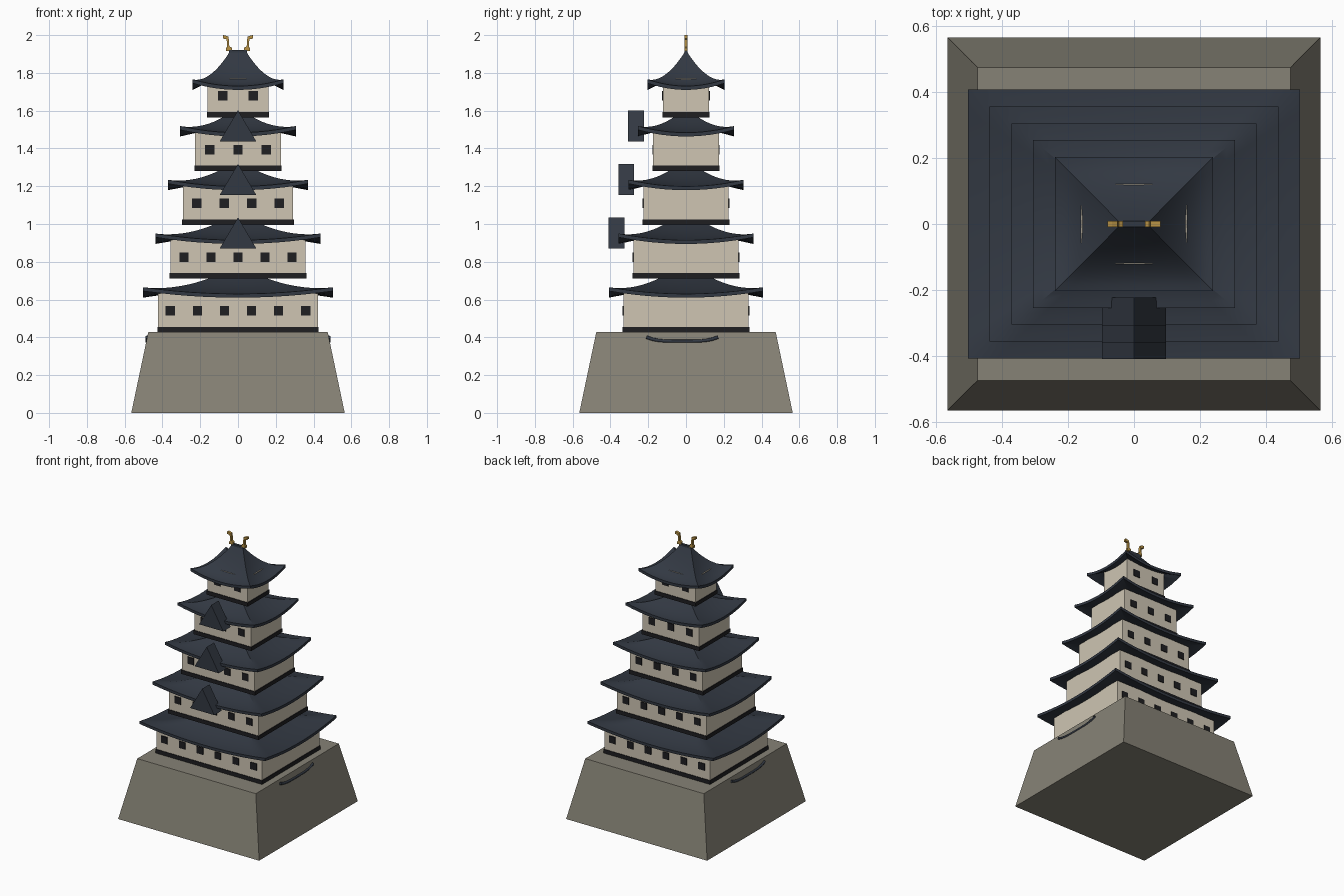
import bpy, bmesh, math
from mathutils import Vector

if "Cube" in bpy.data.objects:
    bpy.data.objects.remove(bpy.data.objects["Cube"])


def mat(name, r, g, b):
    m = bpy.data.materials.new(name)
    m.diffuse_color = (r, g, b, 1)
    m.use_nodes = True
    m.node_tree.nodes["Principled BSDF"].inputs["Base Color"].default_value = m.diffuse_color
    return m


STONE = mat("stone", .24, .225, .18)
PLASTER = mat("plaster", .62, .56, .45)
TILE = mat("roof_tile", .032, .04, .055)
DARK = mat("dark_timber", .013, .013, .015)
GOLD = mat("gold", .48, .29, .06)


def make(name, bm, material):
    bmesh.ops.recalc_face_normals(bm, faces=bm.faces)
    me = bpy.data.meshes.new(name)
    bm.to_mesh(me)
    bm.free()
    me.materials.append(material)
    ob = bpy.data.objects.new(name, me)
    bpy.context.collection.objects.link(ob)
    return ob


def add_box(bm, lo, hi, top_scale=1.0):
    res = bmesh.ops.create_cube(bm, size=1)
    lo, hi = Vector(lo), Vector(hi)
    for v in res["verts"]:
        k = top_scale if v.co.z > 0 else 1.0
        p = lo + (hi - lo) * .5 + Vector(a * b for a, b in zip(v.co, hi - lo))
        v.co = (p.x * k, p.y * k, p.z)


def box(name, lo, hi, material, top_scale=1.0):
    bm = bmesh.new()
    add_box(bm, lo, hi, top_scale)
    return make(name, bm, material)


def extrude_xz(name, pts, y0, y1, material):
    bm = bmesh.new()
    a = [bm.verts.new((x, y0, z)) for x, z in pts]
    b = [bm.verts.new((x, y1, z)) for x, z in pts]
    bm.faces.new(a)
    bm.faces.new(b)
    n = len(pts)
    for i in range(n):
        bm.faces.new((a[i], a[(i + 1) % n], b[(i + 1) % n], b[i]))
    return make(name, bm, material)


def roof(name, ex, ey, tx, ty, z, rise, lift):
    """Concave hip roof with upturned corners, as rings from eave to top."""
    bm = bmesh.new()
    n, rows = 12, 10
    corners = [(-1, -1), (1, -1), (1, 1), (-1, 1)]
    rings = []
    for r in range(rows + 1):
        t = r / rows
        hx, hy = ex + (tx - ex) * t, ey + (ty - ey) * t
        ring = []
        for c in range(4):
            (ax, ay), (bx, by) = corners[c], corners[(c + 1) % 4]
            for i in range(n):
                u = i / n
                up = lift * (2 * u - 1) ** 2 * (1 - t) ** 1.5
                ring.append(bm.verts.new(((ax + (bx - ax) * u) * hx,
                                          (ay + (by - ay) * u) * hy,
                                          z + rise * t ** 1.8 + up)))
        rings.append(ring)
    m = 4 * n
    for lo, hi in zip(rings, rings[1:]):
        for i in range(m):
            j = (i + 1) % m
            bm.faces.new((lo[i], lo[j], hi[j], hi[i]))
    bm.faces.new(rings[-1])
    # underside: eave lip, then soffit running in and slightly up
    low = [bm.verts.new(v.co - Vector((0, 0, .02))) for v in rings[0]]
    inner = [bm.verts.new(v.co - Vector((0, 0, .016))) for v in rings[4]]
    for a, b in ((rings[0], low), (low, inner)):
        for i in range(m):
            j = (i + 1) % m
            bm.faces.new((a[i], b[i], b[j], a[j]))
    bm.faces.new(inner)
    ob = make(name, bm, TILE)
    bpy.context.view_layer.objects.active = ob
    ob.select_set(True)
    bpy.ops.object.shade_smooth_by_angle(angle=math.radians(30))
    ob.select_set(False)
    return ob


# tapered stone base
box("stone_base", (-.565, -.565, 0), (.565, .565, .427), STONE, .475 / .565)

# five storeys: timber sill, plaster wall, windows front and back, roof
spacing = [.143, .143, .146, .15, .16]
for i in range(5):
    z = .427 + .2845 * i
    hx, hy = .423 - .0655 * i, .331 - .0525 * i
    s = f"_{i + 1}"
    box("sill" + s, (-hx - .004, -hy - .004, z), (hx + .004, hy + .004, z + .028), DARK)
    box("wall" + s, (-hx, -hy, z + .02), (hx, hy, z + .205), PLASTER)
    bm = bmesh.new()
    count = 6 - i
    for k in range(count):
        x = (k - (count - 1) / 2) * spacing[i]
        for side in (-1, 1):
            y = side * hy
            add_box(bm, (x - .025, y - .005, z + .088), (x + .025, y + .005, z + .138))
    make("windows" + s, bm, DARK)
    ex, ey = .503 - .0657 * i, .408 - .0513 * i
    if i < 4:
        roof("roof" + s, ex, ey, .11 - .02 * i, .11 - .023 * i, z + .203, .1, .035)
    else:
        roof("top_roof", ex, ey, .042, .004, z + .165, .185, .035)

# triangular gables on the front of the middle roofs
for i in range(3):
    z, y = .87 + .2835 * i, -.41 + .0515 * i
    extrude_xz(f"front_gable_{i + 1}", [(-.097, z), (.097, z), (0, z + .165)],
               y, y + .084, TILE)

# ridge beam and paired golden finials
box("ridge_beam", (-.048, -.009, 1.905), (.048, .009, 1.922), TILE)
finial = [(.033, 1.915), (.064, 1.915), (.064, 1.932), (.058, 1.936), (.06, 1.978),
          (.08, 1.982), (.08, 2.0), (.066, 1.998), (.05, 1.992), (.046, 1.94), (.033, 1.934)]
for side, name in ((-1, "left"), (1, "right")):
    extrude_xz(name + "_finial", [(side * x, z) for x, z in finial], -.009, .009, GOLD)

# sagging rails on the two sides of the base
for side, name in ((-1, "left"), (1, "right")):
    cu = bpy.data.curves.new(name + "_rail", "CURVE")
    cu.dimensions = "3D"
    cu.bevel_depth = .009
    cu.bevel_resolution = 2
    cu.use_fill_caps = True
    sp = cu.splines.new("POLY")
    sp.points.add(12)
    for k, p in enumerate(sp.points):
        u = k / 6 - 1
        p.co = (side * .482, -.02 + .19 * u, .379 + .022 * u ** 4, 1)
    cu.materials.append(TILE)
    bpy.context.collection.objects.link(bpy.data.objects.new(name + "_rail", cu))
